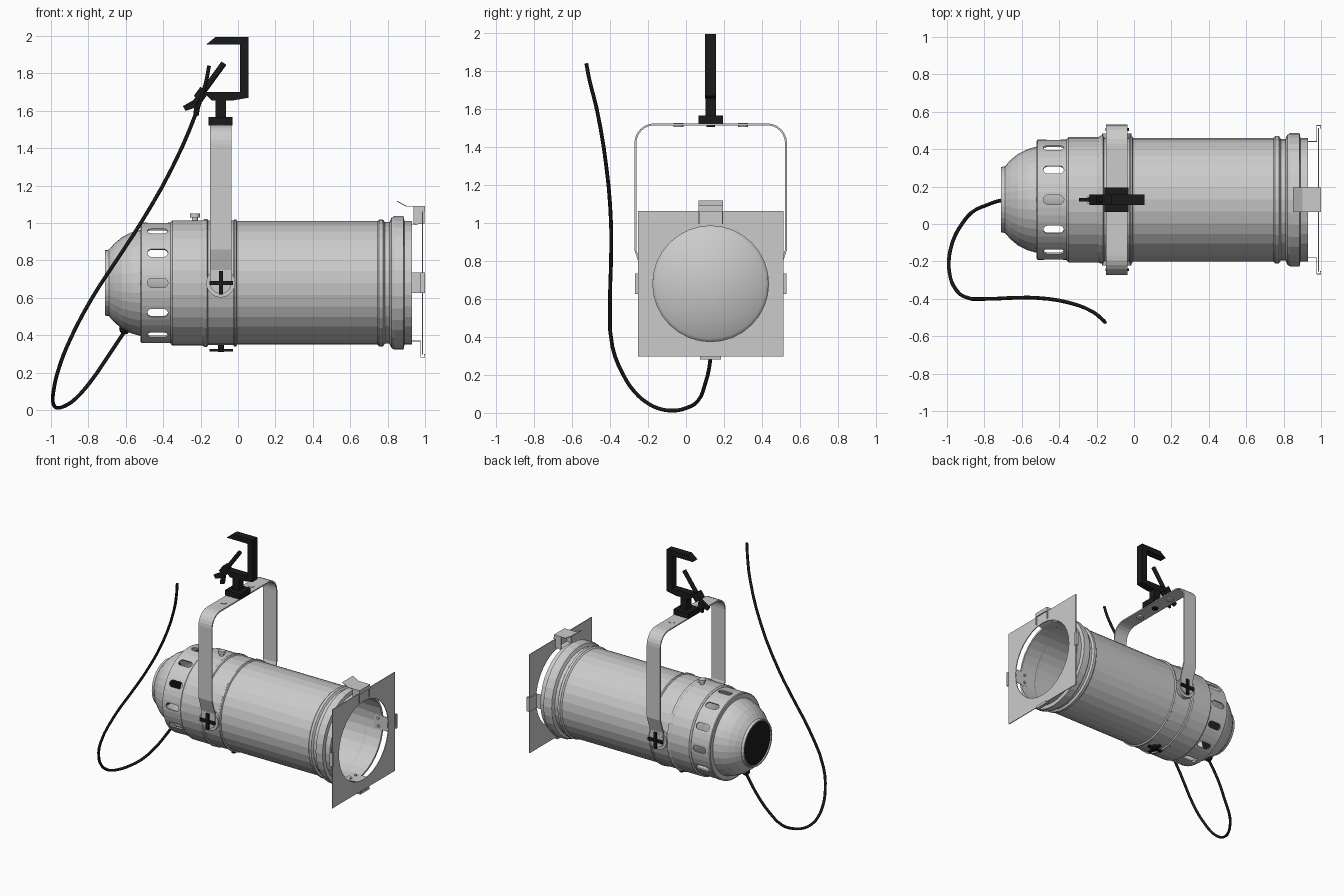
import bpy, bmesh
from math import sin, cos, pi
from mathutils import Vector, Matrix

if "Cube" in bpy.data.objects:
    bpy.data.objects.remove(bpy.data.objects["Cube"])

CY, CZ = 0.13, 0.68          # axis of the can (runs along x)
black = bpy.data.materials.new("black")
black.diffuse_color = (0.01, 0.01, 0.01, 1)
black.use_nodes = True
black.node_tree.nodes["Principled BSDF"].inputs["Base Color"].default_value = black.diffuse_color


def finish(name, bm, mat=None, thick=0):
    bmesh.ops.remove_doubles(bm, verts=bm.verts, dist=1e-5)
    bmesh.ops.recalc_face_normals(bm, faces=bm.faces)
    me = bpy.data.meshes.new(name)
    bm.to_mesh(me)
    bm.free()
    ob = bpy.data.objects.new(name, me)
    bpy.context.collection.objects.link(ob)
    if mat:
        me.materials.append(mat)
    if thick:
        m = ob.modifiers.new("thickness", 'SOLIDIFY')
        m.thickness, m.offset = thick, 0
    return ob


def lathe(name, prof, closed=True, mat=None, n=32):
    """Turn (x, radius) points around the can axis."""
    bm = bmesh.new()
    rings = [[bm.verts.new((x, CY + r * cos(2 * pi * i / n), CZ + r * sin(2 * pi * i / n)))
              for i in range(n)] for x, r in prof]
    pairs = list(zip(rings, rings[1:])) + ([(rings[-1], rings[0])] if closed else [])
    for a, b in pairs:
        for i in range(n):
            j = (i + 1) % n
            bm.faces.new((a[i], a[j], b[j], b[i]))
    return finish(name, bm, mat)


def add_prism(bm, pts, vec):
    f = bm.faces.new([bm.verts.new(p) for p in pts])
    g = bmesh.ops.extrude_face_region(bm, geom=[f], use_keep_orig=True)
    bmesh.ops.translate(bm, vec=vec, verts=[v for v in g['geom'] if isinstance(v, bmesh.types.BMVert)])


def add_box(bm, c, s, rot=Matrix()):
    bmesh.ops.create_cube(bm, size=1, matrix=Matrix.Translation(c) @ rot @ Matrix.Diagonal((*s, 1)))


def add_rod(bm, a, b, r, n=16):
    a, b = Vector(a), Vector(b)
    q = (b - a).to_track_quat('Z', 'Y').to_matrix().to_4x4()
    bmesh.ops.create_cone(bm, cap_ends=True, segments=n, radius1=r, radius2=r, depth=(b - a).length,
                          matrix=Matrix.Translation((a + b) / 2) @ q)


def ribbon(name, path, vec, thick):
    """Sheet-metal strip: a path swept straight along vec."""
    bm = bmesh.new()
    v = [(bm.verts.new(p), bm.verts.new(Vector(p) + Vector(vec))) for p in path]
    for a, b in zip(v, v[1:]):
        bm.faces.new((a[0], b[0], b[1], a[1]))
    return finish(name, bm, None, thick)


# Can: main tube with beads and front rim, rear cap, lamp
lathe("can_body", [(-.36, .325), (-.35, .335), (-.19, .335), (-.18, .342), (-.165, .342), (-.16, .333),
                   (-.025, .333), (-.02, .34), (-.01, .34), (-.005, .33), (.745, .33), (.755, .34),
                   (.775, .34), (.785, .325), (.81, .325), (.82, .348), (.835, .357), (.885, .357),
                   (.89, .33), (.93, .33), (.93, .315), (.8, .315), (.79, .32), (-.36, .317)])
lathe("rear_cap", [(-.71, .165), (-.71, .175), (-.69, .178), (-.66, .212), (-.62, .245), (-.57, .27),
                   (-.51, .287), (-.51, .278), (-.57, .26), (-.62, .233), (-.66, .198), (-.69, .165)])
lathe("rear_plate", [(-.7, 0), (-.7, .168), (-.685, .168), (-.685, 0)], False, black)
lamp = lathe("lamp", [(-.5, 0), (-.5, .07), (-.37, .1), (-.34, .17), (-.28, .25), (-.2, .305), (-.17, .315),
                      (-.155, .29), (-.125, .22), (-.1, .13), (-.09, .06), (-.088, 0)], False)
lamp.data.shade_smooth()

# Vent ring with twelve rounded slots
ring = lathe("vent_ring", [(-.52, .28), (-.52, .315), (-.515, .322), (-.355, .322), (-.355, .312),
                           (-.51, .312), (-.51, .28)], n=48)
bm = bmesh.new()
for k in range(12):
    a = k * pi / 6
    out, tan = Vector((0, cos(a), sin(a))), Vector((0, -sin(a), cos(a)))
    pts = []
    for i in range(16):
        t = 2 * pi * (i + .5) / 16
        dx = .025 * cos(t) + (.03 if cos(t) > 0 else -.03)
        pts.append(Vector((-.43 + dx, CY, CZ)) + out * .25 + tan * .025 * sin(t))
    add_prism(bm, pts, out * .15)
cutter = finish("slot_cutter", bm)
cutter.hide_render = True
cutter.display_type = 'WIRE'
m = ring.modifiers.new("slots", 'BOOLEAN')
m.operation, m.object, m.solver = 'DIFFERENCE', cutter, 'EXACT'

# Latch on top of the can
bm = bmesh.new()
add_rod(bm, (-.23, CY, CZ + .32), (-.23, CY, CZ + .35), .017)
add_rod(bm, (-.23, CY, CZ + .35), (-.23, CY, CZ + .372), .026)
finish("top_latch", bm)

# Yoke: bent strap, round ends, bosses and two rivets
half = [(.36, .68), (.36, .75), (.397, .86), (.397, 1.42)]
half += [(.297 + .1 * cos(t * pi / 12), 1.42 + .1 * sin(t * pi / 12)) for t in range(1, 7)]
path = [(-.15, CY + y, z) for y, z in half] + [(-.15, CY - y, z) for y, z in reversed(half)]
ribbon("yoke", path, (.115, 0, 0), .01)
bm = bmesh.new()
for s in (-1, 1):
    add_rod(bm, (-.0925, CY + s * .355, CZ), (-.0925, CY + s * .365, CZ), .0575, 24)
    add_rod(bm, (-.0925, CY + s * .31, CZ), (-.0925, CY + s * .353, CZ), .078, 24)
    add_rod(bm, (-.0925, CY + s * .17, 1.505), (-.0925, CY + s * .17, 1.528), .026)
finish("yoke_fittings", bm)

# Cross-shaped knobs: two on the yoke, one below
for name, d in (("knob_front", (0, -1, 0)), ("knob_back", (0, 1, 0)), ("knob_bottom", (0, 0, -1))):
    d = Vector(d)
    c = Vector((-.09, CY, CZ)) + d * (.375 if d.y else .36)
    bm = bmesh.new()
    q = d.to_track_quat('Z', 'Y').to_matrix().to_4x4()
    for s in ((.125, .022, .014), (.022, .125, .014)):
        add_box(bm, c, s, q)
    add_rod(bm, c - d * .05, c + d * .01, .016, 12)
    finish(name, bm, black)

# Colour-filter frame: square plate with a round hole
bm = bmesh.new()
n, rows = 32, []
for i in range(n):
    c, s = cos(2 * pi * i / n), sin(2 * pi * i / n)
    k = .383 / max(abs(c), abs(s))
    rows.append([bm.verts.new((.987, CY + r * c, CZ + r * s)) for r in (.305, k)])
for i in range(n):
    a, b = rows[i], rows[(i + 1) % n]
    bm.faces.new((a[0], a[1], b[1], b[0]))
finish("filter_frame", bm, None, .006)

# Clips holding the frame: bottom and sides, with rivets inside the rim
bm = bmesh.new()
for name, a in (("clip_back", 0), ("clip_bottom", -pi / 2), ("clip_front", pi)):
    out, tan = Vector((0, cos(a), sin(a))), Vector((0, -sin(a), cos(a)))
    o = Vector((0, CY, CZ)) - tan * .055
    prof = [(.86, .311), (.977, .311), (.977, .397), (.998, .397), (.998, .38)]
    ribbon(name, [o + Vector((x, 0, 0)) + out * r for x, r in prof], tan * .11, .005)
    for s in (-.03, .03):
        p = Vector((.9, CY, CZ)) + tan * s
        add_rod(bm, p + out * .3, p + out * .312, .01, 10)
finish("clip_rivets", bm)

# Top clip with side flanges and spring tab
ribbon("top_clip", [(.86, .065, .991), (.945, .065, .991), (.975, .065, 1.0), (.975, .065, 1.07)], (0, .13, 0), .005)
ribbon("spring_tab", [(.998, .065, 1.06), (.998, .065, 1.09), (.9, .065, 1.09), (.85, .065, 1.117)], (0, .13, 0), .005)
bm = bmesh.new()
for y in (.065, .19):
    add_box(bm, (.968, y + .0025, 1.042), (.06, .005, .093))
finish("top_clip_flanges", bm)

# Hook clamp: base, stem, C-shaped jaw
bm = bmesh.new()
add_box(bm, (-.0925, CY, 1.544), (.128, .13, .044))
add_rod(bm, (-.0925, CY, 1.505), (-.0925, CY, 1.53), .022)
add_box(bm, (-.0925, CY, 1.61), (.055, .055, .1))
jaw = [(-.17, 1.955), (-.12, 1.995), (.055, 1.995), (.055, 1.67), (-.03, 1.655), (-.14, 1.655),
       (-.185, 1.7), (.01, 1.7), (.01, 1.955)]
add_prism(bm, [(x, CY - .029, z) for x, z in jaw], (0, .058, 0))
finish("hook_clamp", bm, black)

# Clamp bolt with wing nut
bm = bmesh.new()
a, b = Vector((-.235, CY, 1.635)), Vector((-.075, CY, 1.855))
d = (b - a).normalized()
q = d.to_track_quat('Z', 'Y').to_matrix().to_4x4()
add_rod(bm, a, b, .016, 12)
add_box(bm, a + d * .065, (.055, .055, .06), q)
add_prism(bm, [(x, CY - .01, z) for x, z in ((-.295, 1.625), (-.28, 1.6), (-.235, 1.615), (-.24, 1.57),
               (-.21, 1.575), (-.2, 1.64), (-.225, 1.665))], (0, .02, 0))
finish("clamp_bolt", bm, black)

# Cable and its gland
pts = [(-.6, .13, .43), (-.7, .128, .28), (-.79, .1, .15), (-.87, .06, .06), (-.92, 0, .025),
       (-.96, -.07, .012), (-.982, -.14, .022), (-.99, -.2, .05), (-.985, -.27, .11), (-.965, -.33, .2),
       (-.91, -.388, .35), (-.78, -.4, .6), (-.65, -.395, .8), (-.52, -.395, 1.0), (-.35, -.42, 1.3),
       (-.22, -.47, 1.6), (-.17, -.51, 1.76), (-.155, -.525, 1.84)]
cu = bpy.data.curves.new("cable", 'CURVE')
cu.dimensions = '3D'
cu.bevel_depth, cu.bevel_resolution, cu.resolution_u, cu.use_fill_caps = .01, 2, 3, True
sp = cu.splines.new('BEZIER')
sp.bezier_points.add(len(pts) - 1)
for bp, p in zip(sp.bezier_points, pts):
    bp.co = p
    bp.handle_left_type = bp.handle_right_type = 'AUTO'
cu.materials.append(black)
bpy.context.collection.objects.link(bpy.data.objects.new("cable", cu))
bm = bmesh.new()
bmesh.ops.create_uvsphere(bm, u_segments=12, v_segments=8, radius=.03, matrix=Matrix.Translation((-.605, CY, .435)))
finish("cable_gland", bm, black)
